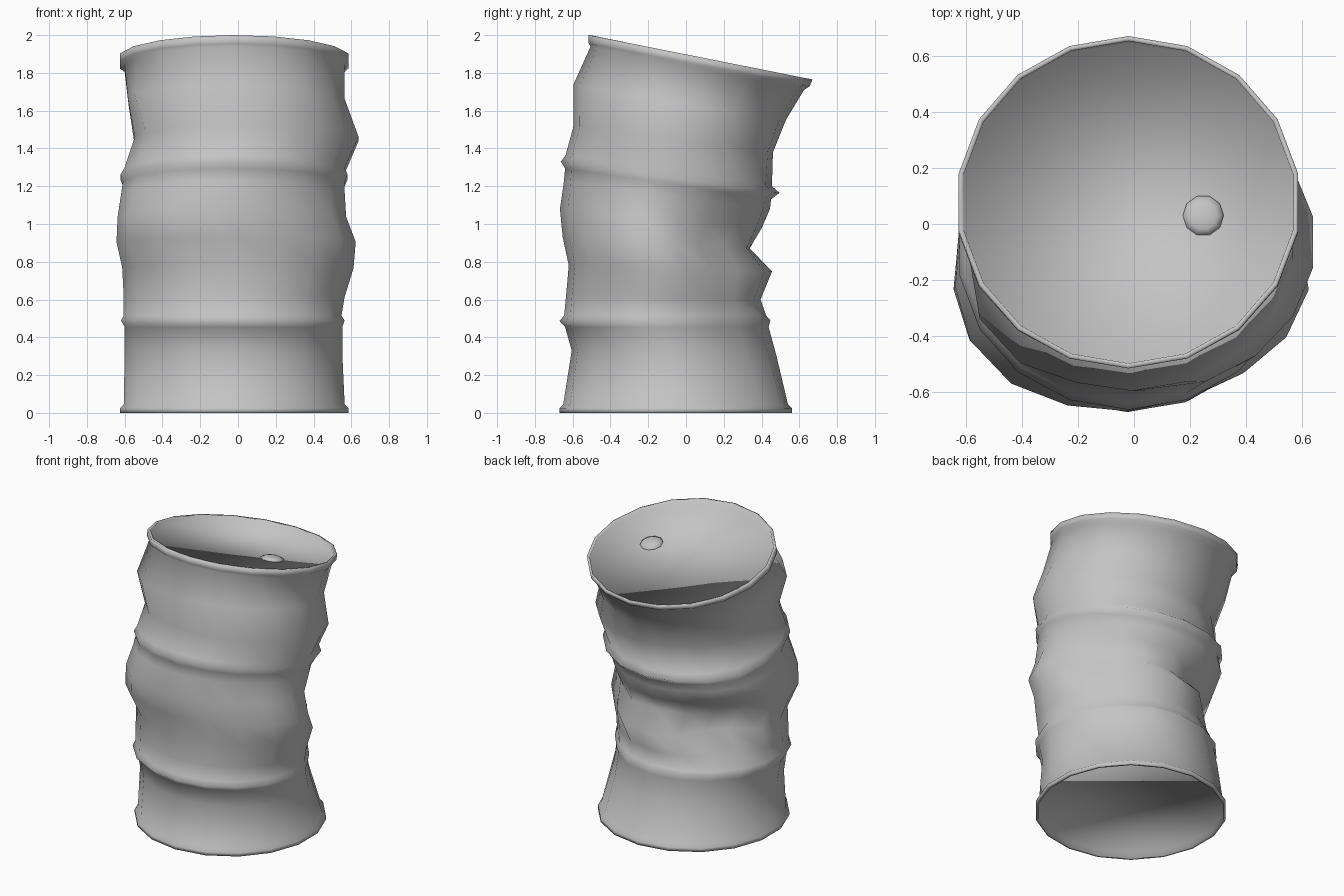
import bpy, bmesh, math
from mathutils import Vector

SIDES = 18

metal = bpy.data.materials.new("grey metal")
metal.diffuse_color = (0.55, 0.55, 0.55, 1)

# Tilted barrel rings: z front, z back, x left, x right, y front, y back
RINGS = [
    (0.00, 0.00, -.625, .585, -.67, .56),
    (0.025, 0.025, -.625, .585, -.67, .56),
    (0.045, 0.045, -.605, .565, -.65, .54),
    (0.33, 0.30, -.60, .555, -.605, .48),
    (0.455, 0.455, -.60, .555, -.64, .438),
    (0.487, 0.49, -.62, .567, -.67, .447),
    (0.515, 0.515, -.605, .55, -.645, .425),
    (0.62, 0.60, -.605, .565, -.635, .395),
    (0.78, 0.75, -.61, .605, -.62, .46),
    (0.93, 0.87, -.63, .605, -.65, .365),
    (1.08, 0.98, -.62, .57, -.665, .41),
    (1.23, 1.08, -.61, .565, -.645, .445),
    (1.295, 1.13, -.605, .565, -.64, .45),
    (1.33, 1.165, -.62, .58, -.662, .495),
    (1.365, 1.20, -.60, .565, -.637, .455),
    (1.52, 1.38, -.545, .638, -.595, .465),
    (1.74, 1.55, -.575, .565, -.595, .53),
    (1.94, 1.71, -.60, .565, -.505, .625),
    (1.955, 1.73, -.625, .585, -.515, .655),
    (2.00, 1.765, -.625, .585, -.515, .67),
]
# Dents and bulges: angle from back towards right, height, depth, angle spread, height spread
BUMPS = [
    (-15, 0.88, -.04, 25, .09),
    (-50, 0.79, -.21, 20, .13),
    (-55, 1.10, .04, 18, .10),
    (-55, 1.52, .05, 18, .14),
    (-15, 1.42, -.015, 15, .10),
    (62, 1.05, -.07, 18, .08),
    (54, 0.80, -.12, 22, .16),
    (55, 0.38, -.065, 26, .19),
    (108, 0.88, .025, 18, .12),
    (140, 1.10, -.025, 18, .09),
    (-130, 1.00, .05, 30, .18),
    (-130, 1.64, .075, 20, .14),
]


def ring_points(row, inset=0.0, drop=0.0, bumpy=True):
    zf, zb, xl, xr, yf, yb = row
    pts = []
    for i in range(SIDES):
        a = math.tau * i / SIDES
        s, c = math.sin(a), math.cos(a)
        z = (zf + zb) / 2 + (zb - zf) / 2 * c - drop
        k = -inset
        if bumpy:
            for ang, h, d, wa, wh in BUMPS:
                da = (math.degrees(a) - ang + 180) % 360 - 180
                k += d * math.exp(-(da / wa) ** 2 - ((z - h) / wh) ** 2)
        # no corner points straight sideways, so widen to keep the full width
        pts.append(Vector(((xl + xr) / 2 + s * ((xr - xl) / 1.97 + k),
                           (yf + yb) / 2 + c * ((yb - yf) / 2 + k), z)))
    return pts


def finish(name, bm):
    bmesh.ops.recalc_face_normals(bm, faces=bm.faces)
    for f in bm.faces:
        f.smooth = True
    me = bpy.data.meshes.new(name)
    bm.to_mesh(me)
    bm.free()
    me.materials.append(metal)
    ob = bpy.data.objects.new(name, me)
    bpy.context.collection.objects.link(ob)


def loft(bm, loops):
    rows = [[bm.verts.new(p) for p in pts] for pts in loops]
    n = len(rows[0])
    for lo, hi in zip(rows, rows[1:]):
        for i in range(n):
            j = (i + 1) % n
            bm.faces.new((lo[i], lo[j], hi[j], hi[i]))
    return rows


# Crumpled barrel with lips and recessed ends
base, top = RINGS[0], RINGS[-1]
loops = [ring_points(base, .02, -.04, False), ring_points(base, .018, 0, False)]
loops += [ring_points(r) for r in RINGS]
loops += [ring_points(top, .018, .002, False), ring_points(top, .02, .04, False)]
bm = bmesh.new()
rows = loft(bm, loops)
bm.faces.new(rows[0])
bm.faces.new(rows[-1])
finish("barrel", bm)

# Domed filler cap lying on the tilted lid
slope = (top[1] - top[0]) / (top[5] - top[4])
lid_z = lambda y: top[0] + slope * (y - top[4]) - .04
cap = []
for r, h in ((.073, -.01), (.073, .006), (.05, .018), (.02, .024)):
    cap.append([Vector((.247 + r * math.cos(math.tau * i / 10),
                        .03 + r * math.sin(math.tau * i / 10),
                        lid_z(.03 + r * math.sin(math.tau * i / 10)) + h)) for i in range(10)])
bm = bmesh.new()
rows = loft(bm, cap)
bm.faces.new(rows[0])
bm.faces.new(rows[-1])
finish("filler_cap", bm)
